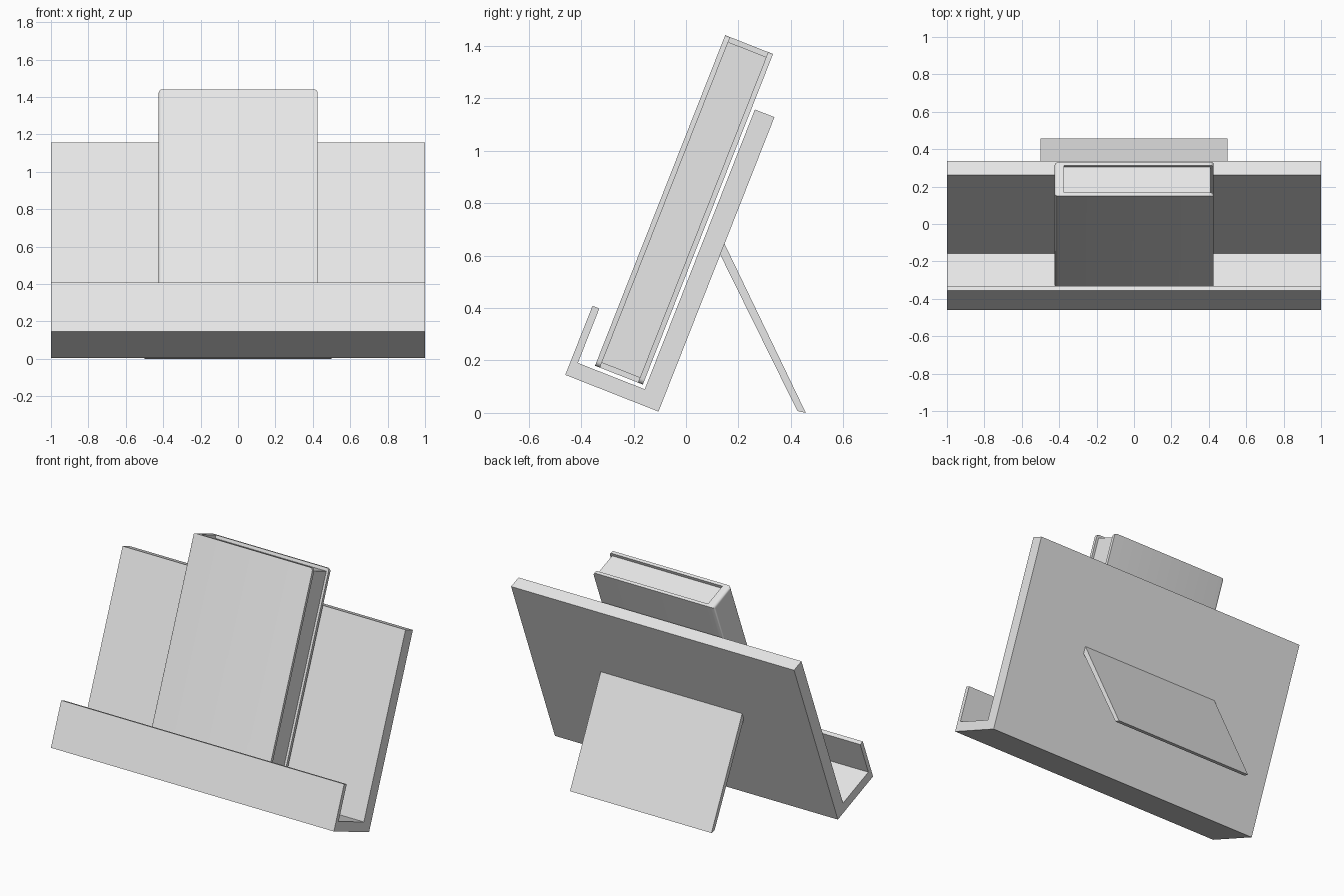
import bpy, bmesh, math
from mathutils import Matrix

old = bpy.data.objects.get("Cube")
if old:
    bpy.data.objects.remove(old, do_unlink=True)

grey = bpy.data.materials.new("light_grey")
grey.use_nodes = True
COLOUR = (0.8, 0.8, 0.8, 1)
grey.diffuse_color = COLOUR
grey.node_tree.nodes["Principled BSDF"].inputs["Base Color"].default_value = COLOUR

TILT = math.radians(-21.5)


def extrude(name, points, depth, place, edge_rule=None, radius=0.02):
    """Extrude a flat profile along the given axes; optionally round chosen edges."""
    to_3d, direction = place
    bm = bmesh.new()
    face = bm.faces.new([bm.verts.new(to_3d(a, b)) for a, b in points])
    moved = bmesh.ops.extrude_face_region(bm, geom=[face])["geom"]
    bmesh.ops.translate(bm, vec=[c * depth for c in direction],
                        verts=[g for g in moved if isinstance(g, bmesh.types.BMVert)])
    bmesh.ops.recalc_face_normals(bm, faces=bm.faces)
    if edge_rule:
        edges = [e for e in bm.edges if edge_rule(*[v.co for v in e.verts])]
        bmesh.ops.bevel(bm, geom=edges, offset=radius, segments=4,
                        profile=0.5, affect='EDGES')
    mesh = bpy.data.meshes.new(name)
    bm.to_mesh(mesh)
    bm.free()
    mesh.materials.append(grey)
    obj = bpy.data.objects.new(name, mesh)
    bpy.context.collection.objects.link(obj)
    return obj


def across(width):
    """Side profile (y, z) extruded over the full width."""
    return (lambda y, z: (-width / 2, y, z)), (1, 0, 0)


def upward(z):
    """Plan profile (x, y) extruded up from height z."""
    return (lambda x, y: (x, y, z)), (0, 0, 1)


def lean(obj, y, z):
    obj.matrix_world = Matrix.Translation((0, y, z)) @ Matrix.Rotation(TILT, 4, 'X')


# Stand: back board, ledge and front lip in one profile
D, T, H, LIP = 0.382, 0.08, 1.207, 0.283
stand = extrude("stand_board",
                [(0, 0), (0, H), (-T, H), (-T, 0.06), (0.028 - D, 0.06),
                 (0.028 - D, LIP), (-D, LIP), (-D, 0)], 2, across(2))
lean(stand, -0.105, 0.005)

# Rear prop leg
extrude("prop_leg", [(0.147, 0.645), (0.13, 0.605), (0.425, 0.007), (0.457, 0)],
        1, across(1))

# Book cover: two boards joined by a spine on the -x side
X, THICK, TALL, BOARD, SPINE = 0.425, 0.196, 1.355, 0.02, 0.05


def cover_edges(a, b):
    d = b - a
    outer = abs(a.x) > X - 0.001 and abs(b.x) > X - 0.001
    corner = outer and abs(d.y) > 0.001
    spine_edge = outer and a.x < 0 and abs(d.z) > 0.001
    return corner or spine_edge


cover = extrude("book_cover",
                [(-X, 0), (X, 0), (X, BOARD), (SPINE - X, BOARD),
                 (SPINE - X, THICK - BOARD), (X, THICK - BOARD), (X, THICK), (-X, THICK)],
                TALL, upward(0), cover_edges)

# Page block, set back from the cover edges
pages = extrude("book_pages",
                [(SPINE - X, BOARD), (X - 0.015, BOARD),
                 (X - 0.015, THICK - BOARD), (SPINE - X, THICK - BOARD)],
                TALL - 0.04, upward(0.02))

for part in (cover, pages):
    lean(part, -0.347, 0.18)

# Smooth only the rounded cover edges
bpy.ops.object.select_all(action='DESELECT')
cover.select_set(True)
bpy.context.view_layer.objects.active = cover
bpy.ops.object.shade_smooth_by_angle(angle=math.radians(30))
